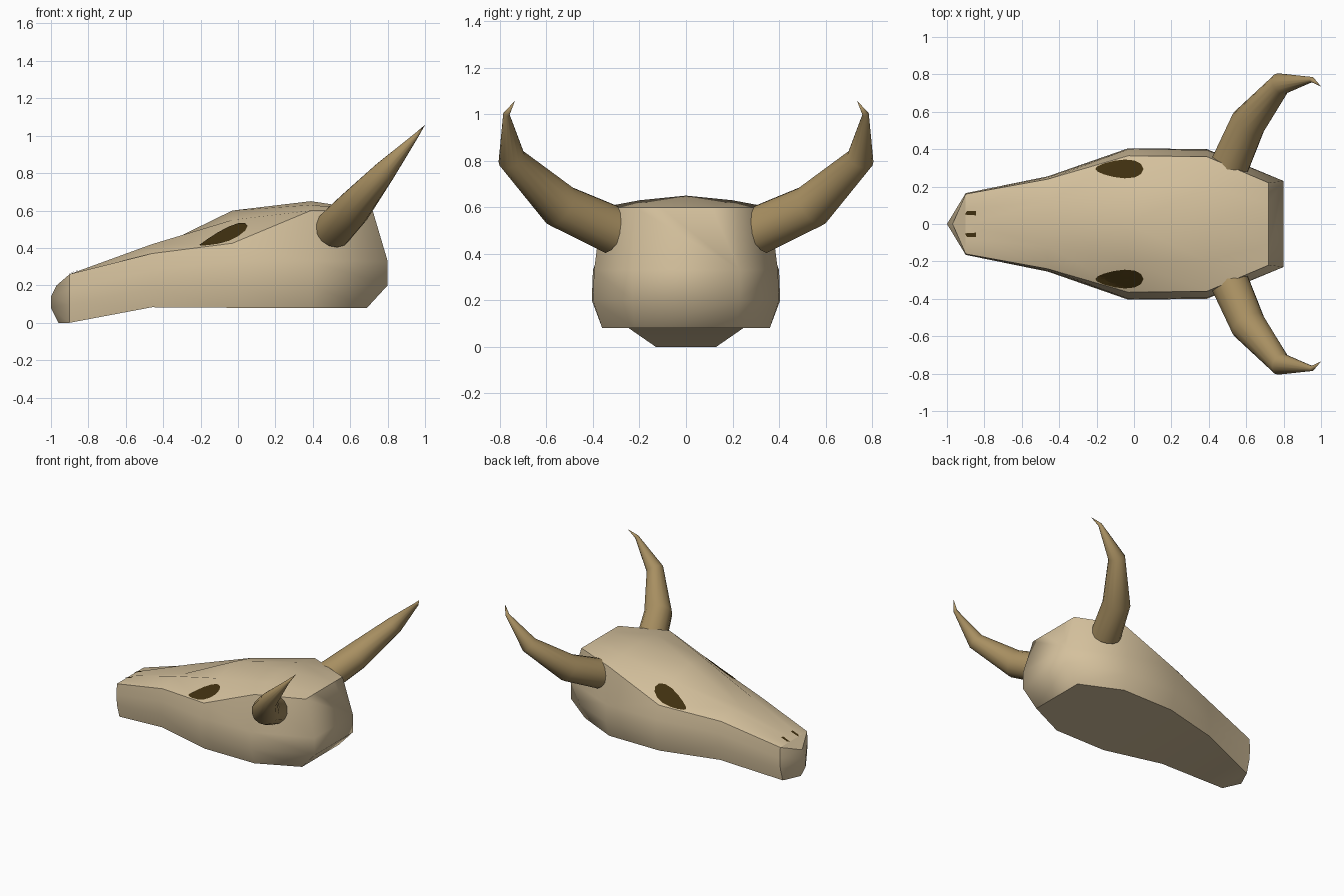
import bpy, bmesh, math
from mathutils import Vector
from mathutils.bvhtree import BVHTree

if "Cube" in bpy.data.objects:
    bpy.data.objects.remove(bpy.data.objects["Cube"])


def material(name, rgb):
    m = bpy.data.materials.new(name)
    m.diffuse_color = (*rgb, 1)
    m.use_nodes = True
    m.node_tree.nodes["Principled BSDF"].inputs["Base Color"].default_value = m.diffuse_color
    return m


BONE = material("pale bone", (0.66, 0.53, 0.335))
HORN = material("horn brown", (0.39, 0.275, 0.12))
DARK = material("dark hollow", (0.05, 0.029, 0.005))


def finish(bm, name, mat, smooth=True):
    bmesh.ops.recalc_face_normals(bm, faces=bm.faces)
    for f in bm.faces:
        f.smooth = smooth
    me = bpy.data.meshes.new(name)
    bm.to_mesh(me)
    me.materials.append(mat)
    ob = bpy.data.objects.new(name, me)
    bpy.context.collection.objects.link(ob)
    return ob


# Skull half sections (y, z): ridge, brow, rim, upper side, lower side, base
XS = [-1.0, -0.9, -0.46, -0.03, 0.39, 0.72]
SECTIONS = [
    [(0, .20), (0, .20), (0, .20), (0, .14), (0, .08), (0, 0)],
    [(0, .26), (.08, .26), (.16, .26), (.165, .18), (.16, .10), (.13, 0)],
    [(0, .39), (.12, .42), (.24, .37), (.25, .28), (.255, .18), (.25, .083)],
    [(0, .60), (.20, .55), (.365, .425), (.40, .33), (.405, .20), (.36, .08)],
    [(0, .65), (.20, .63), (.36, .60), (.395, .33), (.40, .20), (.36, .08)],
    [(0, .60), (.11, .60), (.22, .60), (.23, .33), (.23, .20), (.22, .08)],
]
OFFSETS = {0: [.03, .03, .03, 0, 0, .04], 5: [0, 0, 0, .08, .08, -.03]}

bm = bmesh.new()
cache = {}


def vert(i, j, side):
    y, z = SECTIONS[i][j]
    x = XS[i] + OFFSETS.get(i, [0] * 6)[j]
    key = (round(x, 4), round(y * side, 4), round(z, 4))
    if key not in cache:
        cache[key] = bm.verts.new(key)
    return cache[key]


def face(*vs):
    vs = list(dict.fromkeys(vs))
    if len(vs) > 2:
        bm.faces.new(vs)


for i in range(5):
    for s in (1, -1):
        for j in range(5):
            face(vert(i, j, s), vert(i + 1, j, s), vert(i + 1, j + 1, s), vert(i, j + 1, s))
    face(vert(i, 5, 1), vert(i + 1, 5, 1), vert(i + 1, 5, -1), vert(i, 5, -1))
# Back of the skull
face(vert(5, 2, 1), vert(5, 1, 1), vert(5, 0, 1), vert(5, 1, -1), vert(5, 2, -1),
     vert(5, 3, -1), vert(5, 3, 1))
for j in (3, 4):
    face(vert(5, j, 1), vert(5, j, -1), vert(5, j + 1, -1), vert(5, j + 1, 1))
# Crisp edges: rim, base, muzzle ring and crown
rows = [{vert(i, j, s) for i in range(6)} for j in (2, 5) for s in (1, -1)]
rows.append({vert(1, j, s) for j in range(6) for s in (1, -1)})
rows.append({vert(5, j, s) for j in range(3) for s in (1, -1)})
rows.append({vert(5, 5, s) for s in (1, -1)})
for e in bm.edges:
    if any(e.verts[0] in r and e.verts[1] in r for r in rows):
        e.smooth = False
finish(bm, "skull", BONE)
tree = BVHTree.FromBMesh(bm)


# Eye sockets and nostrils: thin patches draped over the skull
def drape(name, centre, outline, rings=5):
    for s, label in ((1, "left"), (-1, "right")):
        b = bmesh.new()

        def drop(x, y):
            hit, n, _, _ = tree.ray_cast(Vector((x, y * s, 2)), Vector((0, 0, -1)))
            return b.verts.new(hit + n * 0.005 * (1 if n.z > 0 else -1))
        c = drop(*centre)
        prev = None
        n = len(outline)
        for r in range(1, rings + 1):
            t = r / rings
            ring = [drop(centre[0] + x * t, centre[1] + y * t) for x, y in outline]
            for k in range(n):
                m = (k + 1) % n
                b.faces.new((prev[k], prev[m], ring[m], ring[k]) if prev else (c, ring[k], ring[m]))
            prev = ring
        ob = finish(b, f"{name}_{label}", DARK, False)
        b.free()
        # make sure the patch faces outward
        if ob.data.polygons[0].normal.z < 0:
            ob.data.flip_normals()


eye = [(.129 * math.cos(a), .048 * math.sin(a) + .008 * math.sin(2 * a))
       for a in (k * math.tau / 14 for k in range(14))]
drape("eye_socket", (-.077, .292), eye)
drape("nostril", (-.872, .058), [(-.03, -.008), (.03, -.011), (.03, .011), (-.02, .011)], 2)
bm.free()


# Horns: tapering swept tubes
PATH = [(.51, .31, .50, .105), (.61, .54, .605, .097), (.785, .75, .81, .06), (.952, .772, 1.0, .014)]
TIP = (1.0, .735, 1.058)
SIDES = 14
for s, label in ((1, "left"), (-1, "right")):
    b = bmesh.new()
    pts = [Vector((x, y * s, z)) for x, y, z, _ in PATH] + [Vector((TIP[0], TIP[1] * s, TIP[2]))]
    rings = []
    for i, p in enumerate(pts[:-1]):
        t = (pts[i + 1] - p).normalized()
        if i:
            t = (t + (p - pts[i - 1]).normalized()).normalized()
        u = t.cross(Vector((1, 0, -1))).normalized()
        v = t.cross(u)
        rings.append([b.verts.new(p + PATH[i][3] * (u * math.cos(a) + v * math.sin(a)))
                      for a in (k * math.tau / SIDES for k in range(SIDES))])
    tip = b.verts.new(pts[-1])
    cap = b.faces.new(rings[0])
    for e in cap.edges:
        e.smooth = False
    for k in range(SIDES):
        m = (k + 1) % SIDES
        for r, q in zip(rings, rings[1:]):
            b.faces.new((r[k], r[m], q[m], q[k]))
        b.faces.new((rings[-1][k], rings[-1][m], tip))
    finish(b, f"horn_{label}", HORN)
    b.free()
